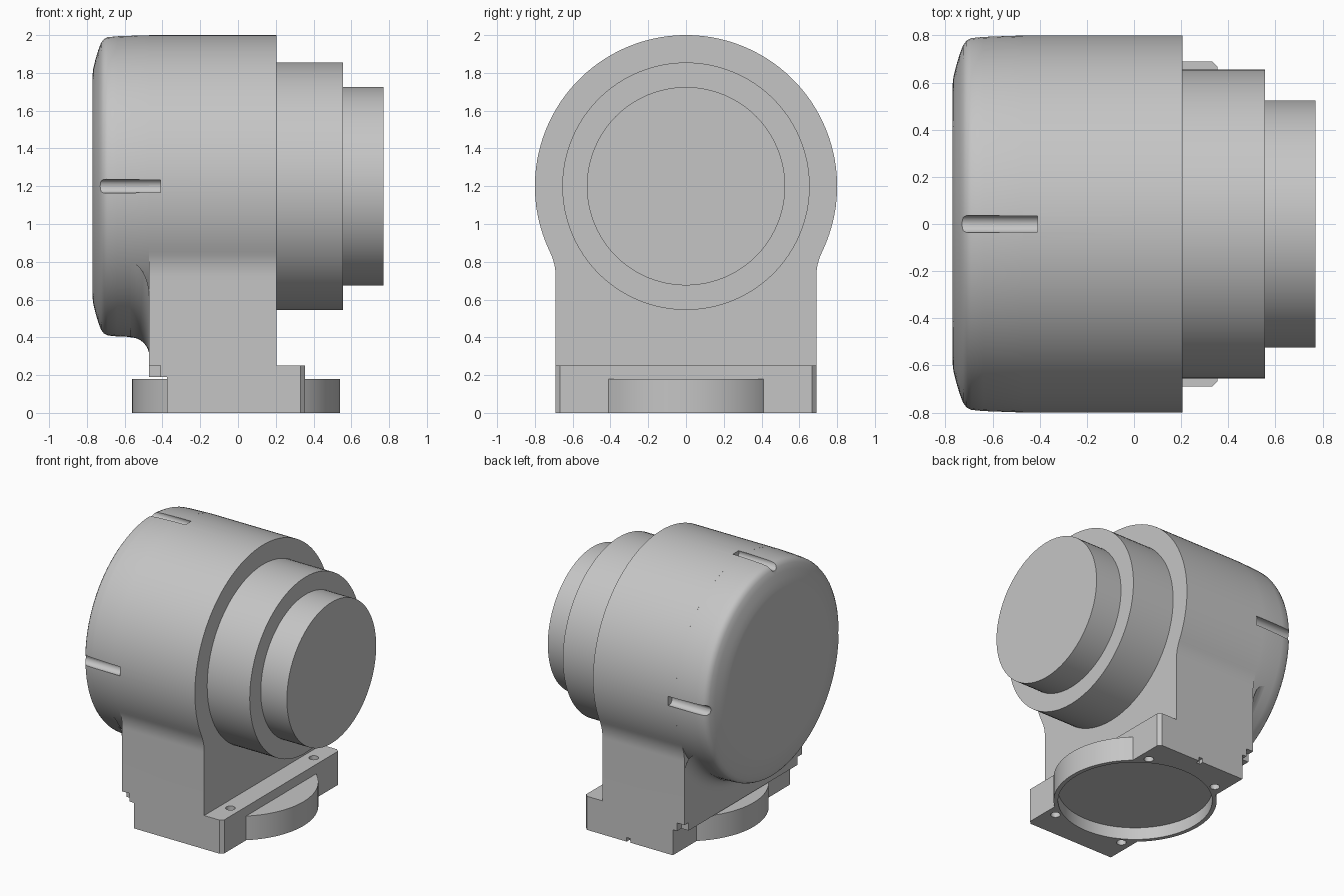
import bpy, bmesh, math
from mathutils import Vector, Matrix

if "Cube" in bpy.data.objects:
    bpy.data.objects.remove(bpy.data.objects["Cube"], do_unlink=True)

AXIS_Z, BODY_R, HALF_W = 1.2, 0.8, 0.69
NECK_BACK, BODY_FRONT = -0.47, 0.205

grey = bpy.data.materials.new("light_grey")
grey.use_nodes = True
colour = (0.56, 0.56, 0.56, 1)
grey.diffuse_color = colour
grey.node_tree.nodes["Principled BSDF"].inputs["Base Color"].default_value = colour


def finish(name, bm):
    bmesh.ops.remove_doubles(bm, verts=bm.verts, dist=1e-5)
    bmesh.ops.recalc_face_normals(bm, faces=bm.faces)
    mesh = bpy.data.meshes.new(name)
    bm.to_mesh(mesh)
    bm.free()
    mesh.materials.append(grey)
    ob = bpy.data.objects.new(name, mesh)
    bpy.context.collection.objects.link(ob)
    return ob


def extrude(name, points, direction):
    bm = bmesh.new()
    face = bm.faces.new([bm.verts.new(p) for p in points])
    out = bmesh.ops.extrude_face_region(bm, geom=[face], use_keep_orig=True)
    moved = [g for g in out["geom"] if isinstance(g, bmesh.types.BMVert)]
    bmesh.ops.translate(bm, verts=moved, vec=direction)
    return finish(name, bm)


def cylinder(name, r, start, end, segs=96):
    a, b = Vector(start), Vector(end)
    turn = (b - a).to_track_quat("Z", "Y").to_matrix().to_4x4()
    bm = bmesh.new()
    bmesh.ops.create_cone(bm, cap_ends=True, segments=segs, radius1=r, radius2=r,
                          depth=(b - a).length,
                          matrix=Matrix.Translation((a + b) / 2) @ turn)
    return finish(name, bm)


def box(name, lo, hi):
    return extrude(name, [(lo[0], lo[1], lo[2]), (hi[0], lo[1], lo[2]),
                          (hi[0], hi[1], lo[2]), (lo[0], hi[1], lo[2])],
                   (0, 0, hi[2] - lo[2]))


def cut(ob, cutters):
    for c in cutters:
        mod = ob.modifiers.new("cut", "BOOLEAN")
        mod.operation, mod.solver, mod.object = "DIFFERENCE", "EXACT", c
    bpy.context.view_layer.update()
    new = bpy.data.meshes.new_from_object(
        ob.evaluated_get(bpy.context.evaluated_depsgraph_get()))
    ob.modifiers.clear()
    ob.data = new


# Housing: keyhole section, round body blending into a straight neck
R = 0.30
fz = AXIS_Z - math.sqrt((BODY_R + R) ** 2 - (HALF_W + R) ** 2)
join = math.atan2(fz - AXIS_Z, HALF_W + R)
side = []
for i in range(49):
    a = math.pi / 2 + (join - math.pi / 2) * i / 48
    side.append((BODY_R * math.cos(a), AXIS_Z + BODY_R * math.sin(a)))
for i in range(1, 9):
    a = math.pi + join * (1 - i / 8)
    side.append((HALF_W + R + R * math.cos(a), fz + R * math.sin(a)))
side.append((HALF_W, 0.19))
section = side + [(-y, z) for y, z in reversed(side[1:])]
housing = extrude("housing", [(NECK_BACK, y, z) for y, z in section],
                  (BODY_FRONT - NECK_BACK, 0, 0))

# Rounded rear cap
profile = [(-0.77, 0), (-0.77, 0.59), (-0.766, 0.625), (-0.755, 0.67), (-0.74, 0.72),
           (-0.725, 0.76), (-0.71, 0.78), (-0.69, 0.79), (-0.64, 0.795),
           (-0.5, BODY_R), (NECK_BACK, BODY_R), (NECK_BACK, 0)]
bm = bmesh.new()
vs = [bm.verts.new((x, 0, AXIS_Z + r)) for x, r in profile]
es = [bm.edges.new(p) for p in zip(vs, vs[1:])]
bmesh.ops.spin(bm, geom=vs + es, cent=(0, 0, AXIS_Z), axis=(1, 0, 0),
               angle=2 * math.pi, steps=96)
rear_cap = finish("rear_cap", bm)

# Half-round grooves on the top and both sides of the cap
off = BODY_R - 0.015
grooves = [cylinder("groove_cutter", 0.037, (-0.9, y, AXIS_Z + z), (-0.41, y, AXIS_Z + z), 24)
           for y, z in ((0, off), (off, 0), (-off, 0))]
notches = [box("notch_cutter", (-0.5, s * 0.67 - 0.03, 0.1), (-0.41, s * 0.67 + 0.03, 0.25))
           for s in (-1, 1)]
cut(rear_cap, grooves)
cut(housing, grooves + notches)

# Concave fillet between cap underside and neck, trimmed to the neck width
bm = bmesh.new()
rows = []
limit = math.asin(HALF_W / BODY_R)
for i in range(49):
    a = limit * (i / 24 - 1)
    row = []
    for j in range(9):
        t = math.pi / 2 * j / 8
        x = NECK_BACK - 0.1 + 0.1 * math.sin(t)
        r = BODY_R + 0.1 - 0.1 * math.cos(t)
        y = max(-HALF_W, min(HALF_W, r * math.sin(a)))
        row.append(bm.verts.new((x, y, AXIS_Z - math.sqrt(r * r - y * y))))
    rows.append(row)
for p, q in zip(rows, rows[1:]):
    for j in range(8):
        bm.faces.new((p[j], p[j + 1], q[j + 1], q[j]))
bmesh.ops.dissolve_degenerate(bm, dist=1e-5, edges=bm.edges)
neck_fillet = finish("neck_fillet", bm)

# Stepped front stages
middle_stage = cylinder("middle_stage", 0.655, (0.15, 0, AXIS_Z), (0.555, 0, AXIS_Z))
end_stage = cylinder("end_stage", 0.525, (0.5, 0, AXIS_Z), (0.77, 0, AXIS_Z))

# Base plate with raised front flange and clipped corners
outline = [(-0.375, 0), (0.355, 0), (0.355, 0.25), (0.2, 0.25), (0.2, 0.195), (-0.375, 0.195)]
base = extrude("base_plate", [(x, -HALF_W, z) for x, z in outline], (0, 2 * HALF_W, 0))
bm = bmesh.new()
bm.from_mesh(base.data)
corners = [e for e in bm.edges
           if all(v.co.x > 0.35 and abs(v.co.y) > 0.68 for v in e.verts)
           and abs(e.verts[0].co.z - e.verts[1].co.z) > 0.1]
bmesh.ops.bevel(bm, geom=corners, offset=0.023, segments=1, affect="EDGES")
bm.to_mesh(base.data)
bm.free()

# Round mounting foot, hollow underneath
foot = cylinder("mounting_foot", 0.55, (-0.01, 0, 0), (-0.01, 0, 0.18))
recess = cylinder("recess_cutter", 0.52, (-0.01, 0, -0.1), (-0.01, 0, 0.09))
holes = [cylinder("hole_cutter", 0.033, (x, y, -0.1), (x, y, top), 20)
         for x, top in ((0.28, 0.4), (-0.3, 0.12)) for y in (-0.49, 0.49)]
drain = box("drain_cutter", (-0.025, 0.66, -0.1), (0.005, 0.8, 0.03))
cut(base, [recess, drain] + holes)
cut(foot, [recess] + holes)

for c in grooves + notches + holes + [recess, drain]:
    bpy.data.objects.remove(c, do_unlink=True)

# Smooth shading with sharp edges kept
for ob in (housing, rear_cap, neck_fillet, middle_stage, end_stage, base, foot):
    bpy.ops.object.select_all(action="DESELECT")
    ob.select_set(True)
    bpy.context.view_layer.objects.active = ob
    bpy.ops.object.shade_smooth_by_angle(angle=math.radians(30))
